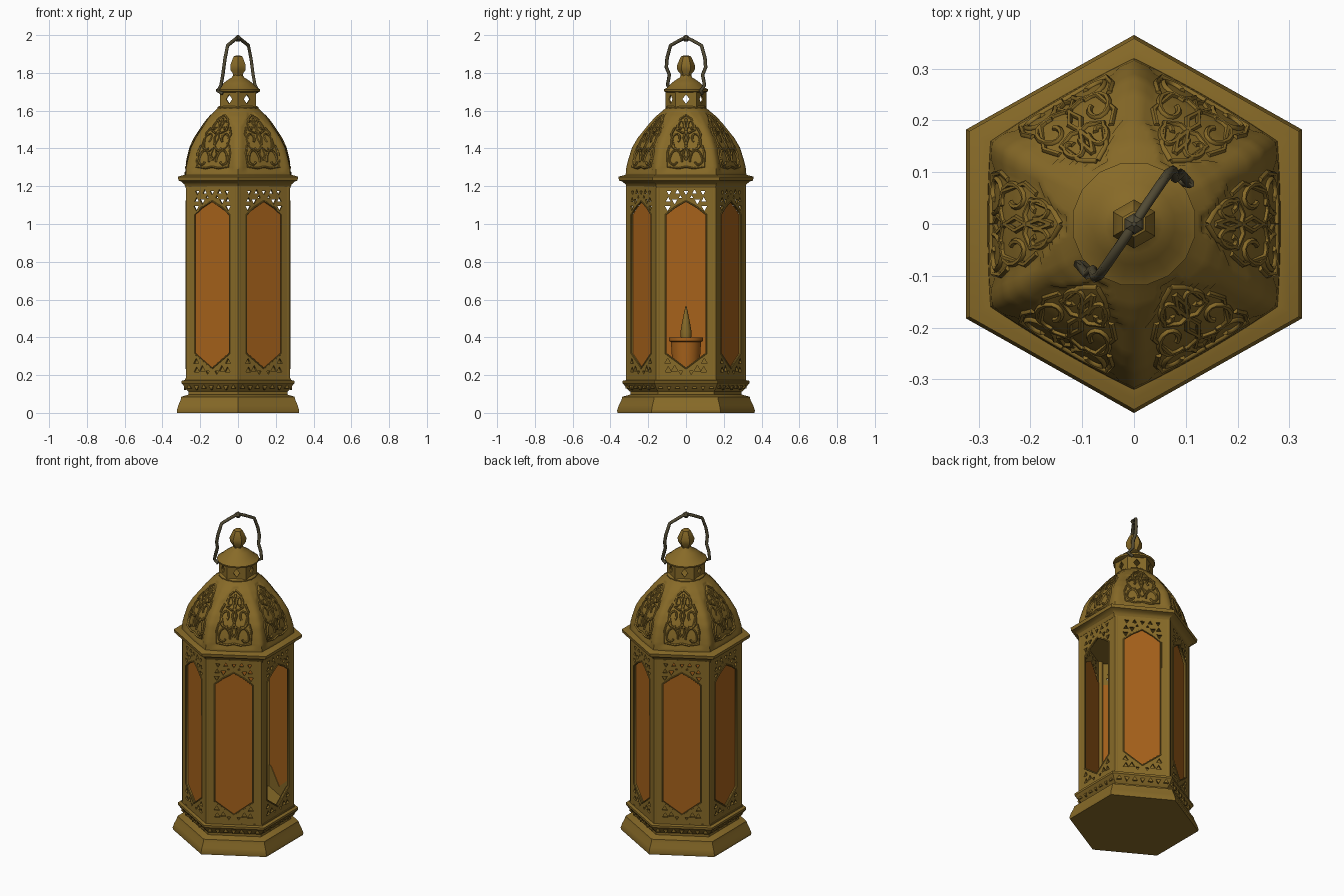
import bpy, bmesh, math
from mathutils import Vector, Matrix

if "Cube" in bpy.data.objects:
    bpy.data.objects.remove(bpy.data.objects["Cube"])

def material(name, rgb):
    m = bpy.data.materials.new(name)
    m.diffuse_color = (*rgb, 1)
    m.use_nodes = True
    m.node_tree.nodes["Principled BSDF"].inputs["Base Color"].default_value = m.diffuse_color
    return m

BRASS = material("aged brass", (0.245, 0.145, 0.021))
AMBER = material("amber glass", (0.385, 0.122, 0.011))
DARK = material("dark iron", (0.082, 0.068, 0.034))
T30 = math.tan(math.pi / 6)

def add(name, bm, mat, angle=None):
    me = bpy.data.meshes.new(name)
    bmesh.ops.recalc_face_normals(bm, faces=bm.faces)
    bm.to_mesh(me)
    bm.free()
    me.materials.append(mat)
    ob = bpy.data.objects.new(name, me)
    bpy.context.collection.objects.link(ob)
    if angle:
        bpy.context.view_layer.objects.active = ob
        ob.select_set(True)
        bpy.ops.object.shade_smooth_by_angle(angle=math.radians(angle))
        ob.select_set(False)
    return ob

def turned(name, profile, sides, mat=BRASS, angle=None, centre=(0, 0), sy=1):
    """Stack of n-sided rings; radius is the apothem, flats face +x."""
    bm = bmesh.new()
    rings = []
    for a, z in profile:
        r = a / math.cos(math.pi / sides)
        rings.append([bm.verts.new((centre[0] + r * math.cos((i + .5) * math.tau / sides),
                                    centre[1] + r * sy * math.sin((i + .5) * math.tau / sides), z))
                      for i in range(sides)])
    for p, q in zip(rings, rings[1:]):
        for i in range(sides):
            j = (i + 1) % sides
            bm.faces.new((p[i], p[j], q[j], q[i]))
    bm.faces.new(rings[0])
    bm.faces.new(rings[-1])
    return add(name, bm, mat, angle)

def curve_mesh(splines, flat=0.0, bevel=0.0, cyclic=True):
    """Mesh of a filled plate with holes (flat) or of round wires (bevel)."""
    cu = bpy.data.curves.new("helper", 'CURVE')
    cu.dimensions = '2D' if flat else '3D'
    if flat:
        cu.fill_mode, cu.extrude = 'BOTH', flat
    else:
        cu.bevel_depth, cu.bevel_resolution, cu.use_fill_caps = bevel, 1, True
    for pts in splines:
        sp = cu.splines.new('POLY')
        sp.points.add(len(pts) - 1)
        for p, c in zip(sp.points, pts):
            p.co = (*c, 1) if len(c) == 3 else (*c, 0, 1)
        sp.use_cyclic_u = cyclic
    ob = bpy.data.objects.new("helper", cu)
    bpy.context.collection.objects.link(ob)
    dg = bpy.context.evaluated_depsgraph_get()
    me = bpy.data.meshes.new_from_object(ob.evaluated_get(dg))
    bpy.data.objects.remove(ob)
    return me

def around(name, me, apothem, mat, faces=range(6), angle=None):
    """Repeat a plate drawn in (across, height) on the six sides."""
    bm = bmesh.new()
    for k in faces:
        c, s = math.cos(k * math.pi / 3), math.sin(k * math.pi / 3)
        mx = Matrix(((-s, 0, c, c * apothem), (c, 0, s, s * apothem), (0, 1, 0, 0), (0, 0, 0, 1)))
        tmp = me.copy()
        tmp.transform(mx)
        bm.from_mesh(tmp)
        bpy.data.meshes.remove(tmp)
    return add(name, bm, mat, angle)

def ngon(x, z, r, n, turn=0):
    return [(x + r * math.cos(turn + i * math.tau / n), z + r * math.sin(turn + i * math.tau / n))
            for i in range(n)]

# --- stepped base and cornice
turned("base", [(.322, 0), (.324, .012), (.316, .04), (.303, .07), (.300, .085), (.285, .09),
                (.262, .097), (.262, .112), (.280, .13), (.292, .15), (.298, .157), (.298, .17),
                (.280, .174), (.280, .182)], 6, angle=25, sy=.975)
turned("cornice", [(.276, 1.19), (.284, 1.21), (.300, 1.225), (.315, 1.23), (.318, 1.25),
                   (.300, 1.256), (.284, 1.26)], 6, angle=25, sy=.975)

# --- pierced side panels
W, HW = .107, .275 * T30
window = [(-W, .315), (0, .235), (W, .315), (W, 1.05), (.06, 1.088), (0, 1.122), (-.06, 1.088), (-W, 1.05)]
outer = [(-HW, .175), (HW, .175), (HW, 1.20), (-HW, 1.20)]
UP, DN = math.pi / 2, -math.pi / 2
holes = [ngon(x * .045, 1.168, .015, 3, UP if x % 2 else DN) for x in range(-2, 3)]
for sx in (-1, 1):
    for x, z, r, t in ((.060, 1.122, .018, DN), (.094, 1.126, .016, UP), (.097, 1.087, .018, DN),
                       (.030, 1.143, .009, UP), (.097, .270, .019, UP), (.094, .226, .019, UP),
                       (.060, .232, .019, UP), (.028, .215, .012, DN)):
        holes.append(ngon(sx * x, z, r, 3, t))
around("side_panels", curve_mesh([outer, window] + holes, flat=.006), .269, BRASS)
around("window_trim", curve_mesh([[(x, z, 0) for x, z in window]], bevel=.005), .274, BRASS, angle=50)
backing = [(-.14, .175), (.14, .175), (.14, .315), (W, .315), (0, .235), (-W, .315), (-.14, .315)]
around("lower_backing", curve_mesh([backing], flat=.002), .258, BRASS)
# glass in five sides, wider than the openings; the right side is open
pane = [(-.145, .32), (-W, .315), (0, .235), (W, .315), (.145, .32), (.145, 1.05), (W, 1.05),
        (.06, 1.088), (0, 1.122), (-.06, 1.088), (-W, 1.05), (-.145, 1.05)]
around("amber_panes", curve_mesh([pane], flat=.002), .2605, AMBER, faces=range(1, 6))

# --- corner posts
for k in range(6):
    a = (k + .5) * math.pi / 3
    turned(f"corner_post_{k + 1}", [(.017, .175), (.017, 1.2)], 8, angle=50,
           centre=(.299 * math.cos(a), .299 * math.sin(a)))

# --- ornament row on the lower band
row = [ngon(x * .045, .136, .016, 3, UP if x % 2 else DN) for x in range(-3, 4)]
around("base_ornament", curve_mesh(row, flat=.006), .280, BRASS)

# --- dome: hexagonal below, rounding towards the neck
DOME = [(.282, 1.25), (.279, 1.30), (.272, 1.34), (.256, 1.405), (.232, 1.455), (.205, 1.495),
        (.178, 1.535), (.150, 1.57), (.120, 1.598), (.100, 1.618)]

def dome_point(k, s, t, off=0):
    f = min(t, .9999) * (len(DOME) - 1)
    i = int(f)
    a, z = Vector(DOME[i]).lerp(Vector(DOME[i + 1]), f - i)
    a += off
    th = k * math.pi / 3
    flat = Vector((a, a * s * T30, z))
    rnd = Vector((a * 1.03 * math.cos(s * math.pi / 6), a * 1.03 * math.sin(s * math.pi / 6), z))
    p = flat.lerp(rnd, .15 + .85 * t ** 1.5)
    return Matrix.Rotation(th, 3, 'Z') @ p

def in_panel(s, t):
    return .08 < t < .84 and abs(s) < min(.74, .2 + (.84 - t) * 2.2)

bm = bmesh.new()
NS, NT = 20, 36
for k in range(6):
    grid = [[bm.verts.new(dome_point(k, 2 * i / NS - 1, j / NT,
                                     -.007 if in_panel(2 * i / NS - 1, j / NT) else 0))
             for i in range(NS + 1)] for j in range(NT + 1)]
    for j in range(NT):
        for i in range(NS):
            bm.faces.new((grid[j][i], grid[j][i + 1], grid[j + 1][i + 1], grid[j + 1][i]))
bmesh.ops.remove_doubles(bm, verts=bm.verts, dist=.0005)
add("dome", bm, BRASS, 50)

# --- scrollwork on the dome panels: mirrored spirals, leaves and a stem
def spiral(cs, ct, r, turn, d):
    return [(cs + r * (1 - .75 * i / 14) * math.cos(turn + d * i * .5),
             ct + .45 * r * (1 - .75 * i / 14) * math.sin(turn + d * i * .5)) for i in range(13)]

half = [spiral(.40, .21, .27, 3.3, -1), spiral(.38, .43, .27, 4.2, 1), spiral(.30, .62, .22, 3.4, -1),
        [(0, .12), (.25, .10), (.62, .12), (.68, .28), (.62, .36)],
        [(0, .34), (.2, .30), (.45, .33), (.66, .50), (.55, .60)],
        [(0, .54), (.16, .52), (.42, .56), (.34, .73), (0, .80)],
        [(0, .22), (.11, .27), (0, .36), (.10, .45), (0, .54), (.09, .64), (0, .74)]]
wires = [[dome_point(k, m * s, t, -.006)[:] for s, t in line]
         for k in range(6) for m in (-1, 1) for line in half]
bm = bmesh.new()
bm.from_mesh(curve_mesh(wires, bevel=.006, cyclic=False))
add("dome_scrollwork", bm, BRASS, 60)

# --- pierced neck, cap and finial
turned("neck_foot", [(.108, 1.60), (.108, 1.618), (.098, 1.626)], 18, angle=40)
NW = .094 * T30
neck = [[(-NW, 1.615), (NW, 1.615), (NW, 1.705), (-NW, 1.705)],
        [(0, 1.636), (.019, 1.661), (0, 1.686), (-.019, 1.661)]]
around("neck", curve_mesh(neck, flat=.004), .090, BRASS)
turned("cap", [(.095, 1.695), (.116, 1.702), (.118, 1.712), (.100, 1.722), (.078, 1.745),
               (.055, 1.762), (.034, 1.775), (.024, 1.79)], 16, angle=35)
turned("finial", [(.024, 1.77), (.026, 1.795), (.040, 1.815), (.041, 1.84), (.030, 1.87),
                  (.022, 1.888), (.008, 1.893)], 6, angle=40)

# --- carrying handle, set diagonally, with hooked ends
arm = [(.080, .085, 1.690), (.108, .078, 1.705), (.090, .098, 1.735), (.080, .088, 1.79),
       (.075, .104, 1.83), (.068, .100, 1.88), (.055, .082, 1.945), (.022, .034, 1.972)]
path = arm + [(0, 0, 1.988)] + [(-x, -y, z) for x, y, z in reversed(arm)]
bm = bmesh.new()
bm.from_mesh(curve_mesh([path], bevel=.0095, cyclic=False))
add("handle", bm, DARK)
turned("handle_knob", [(.008, 1.965), (.018, 1.98), (.014, 1.992), (.004, 2.0)], 6, DARK)

# --- candle cup and flame inside
turned("candle_cup", [(.065, .18), (.072, .26), (.080, .375), (.090, .38), (.090, .40), (.03, .40)],
       16, AMBER, 35)
turned("candle_flame", [(.026, .395), (.028, .43), (.018, .49), (.003, .565)], 10, BRASS, 40)
